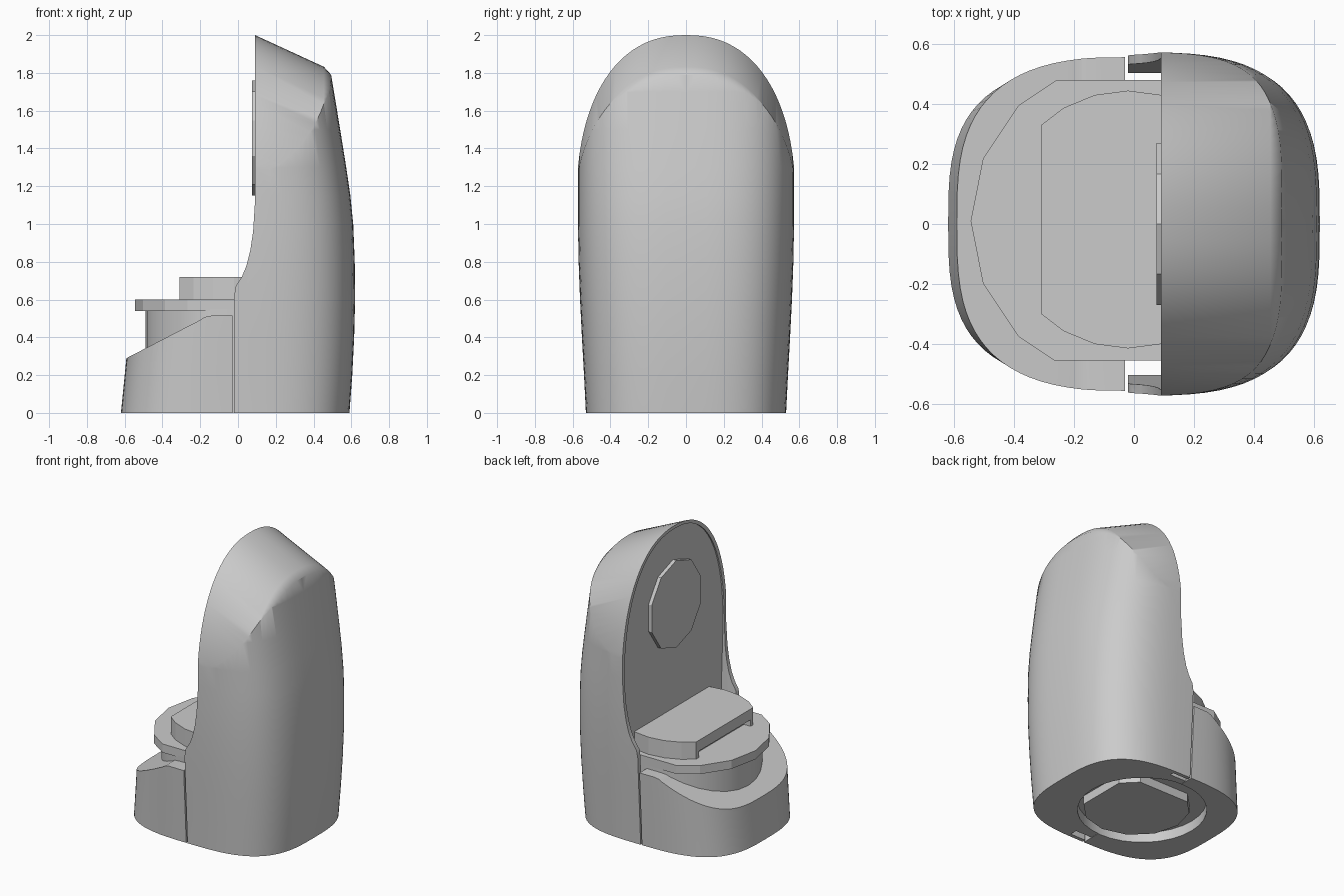
import bpy, bmesh, math
from mathutils import Vector

cube = bpy.data.objects.get("Cube")
if cube:
    bpy.data.objects.remove(cube, do_unlink=True)

GREY = (0.6, 0.6, 0.6, 1)
grey = bpy.data.materials.new("light grey")
grey.use_nodes = True
grey.diffuse_color = GREY
grey.node_tree.nodes["Principled BSDF"].inputs["Base Color"].default_value = GREY


def finish(name, bm):
    bmesh.ops.recalc_face_normals(bm, faces=bm.faces)
    mesh = bpy.data.meshes.new(name)
    bm.to_mesh(mesh)
    bm.free()
    mesh.materials.append(grey)
    obj = bpy.data.objects.new(name, mesh)
    bpy.context.collection.objects.link(obj)
    return obj


def prism(name, points, direction):
    """Extrude a flat outline along a direction."""
    bm = bmesh.new()
    face = bm.faces.new([bm.verts.new(p) for p in points])
    ext = bmesh.ops.extrude_face_region(bm, geom=[face], use_keep_orig=True)
    verts = [v for v in ext["geom"] if isinstance(v, bmesh.types.BMVert)]
    bmesh.ops.translate(bm, verts=verts, vec=Vector(direction))
    return finish(name, bm)


def box(name, lo, hi):
    pts = [(lo[0], lo[1]), (hi[0], lo[1]), (hi[0], hi[1]), (lo[0], hi[1])]
    return prism(name, [(x, y, lo[2]) for x, y in pts], (0, 0, hi[2] - lo[2]))


def drum(name, cx, cy, r, z0, z1, sides):
    angles = [2 * math.pi * i / sides for i in range(sides)]
    pts = [(cx + r * math.cos(a), cy + r * math.sin(a), z0) for a in angles]
    return prism(name, pts, (0, 0, z1 - z0))


def boolean(obj, cutter, operation, keep=False):
    mod = obj.modifiers.new("cut", "BOOLEAN")
    mod.operation, mod.object, mod.solver = operation, cutter, "EXACT"
    bpy.context.view_layer.objects.active = obj
    bpy.ops.object.modifier_apply(modifier=mod.name)
    if not keep:
        bpy.data.objects.remove(cutter, do_unlink=True)


def smooth(obj, angle):
    bpy.ops.object.select_all(action="DESELECT")
    obj.select_set(True)
    bpy.context.view_layer.objects.active = obj
    bpy.ops.object.shade_smooth_by_angle(angle=math.radians(angle))


# Height, back depth and half width of the outer body
LEVELS = [(0, 0.59, 0.53), (0.2, 0.605, 0.54), (0.4, 0.615, 0.551), (0.6, 0.62, 0.561),
          (0.8, 0.618, 0.569), (1.0, 0.61, 0.573), (1.15, 0.595, 0.573), (1.3, 0.573, 0.573),
          (1.5, 0.541, 0.573), (1.7, 0.508, 0.573), (1.9, 0.475, 0.573), (2.1, 0.44, 0.573)]


def power(value, exponent):
    return math.copysign(abs(value) ** (2 / exponent), value)


def body(name, sides=80, squareness=3.1):
    bm = bmesh.new()
    rings = []
    for z, back, half in LEVELS:
        ring = []
        for i in range(sides):
            a = 2 * math.pi * i / sides
            c, s = power(math.cos(a), squareness), power(math.sin(a), squareness)
            depth = back if c > 0 else 0.62 - 0.1 * z
            ring.append(bm.verts.new((c * depth, s * half, z)))
        rings.append(ring)
    for low, high in zip(rings, rings[1:]):
        for i in range(sides):
            j = (i + 1) % sides
            bm.faces.new((low[i], low[j], high[j], high[i]))
    bm.faces.new(rings[0])
    bm.faces.new(rings[-1])
    return finish(name, bm)


def arch(half, foot, rise, spring=1.1, steps=48, squareness=2.3):
    """Outline of a round-topped doorway as (y, z) pairs."""
    pts = [(-foot, 0)]
    for i in range(steps + 1):
        a = math.pi * (1 - i / steps)
        pts.append((half * power(math.cos(a), squareness),
                    spring + rise * power(abs(math.sin(a)), squareness)))
    return pts + [(foot, 0)]


# Tall back shell: domed, sloped top with a softened crest, swept front edge, hollow front
shell = body("back_shell")
start, length = -0.3, 1.2
for slope, anchor, drop in ((0.46, 0.09, 0), (1.1, 0.455, 0.168)):
    lift = slope * (anchor - start) - drop
    outline = [(start, y, z + lift if z else -1) for y, z in arch(0.58, 0.58, 0.9)]
    cutter = prism("dome_cutter", outline, (length, 0, -slope * length))
    boolean(shell, cutter, "INTERSECT")
edge = [(-0.02, -0.1), (-0.02, 0.62), (-0.012, 0.67), (0.02, 0.72), (0.045, 0.78),
        (0.065, 0.86), (0.08, 0.96), (0.09, 1.12), (0.09, 2.2), (0.8, 2.2), (0.8, -0.1)]
boolean(shell, prism("edge_cutter", [(x, -1, z) for x, z in edge], (0, 2, 0)), "INTERSECT")
hollow = [(-0.5, y, z if z else -0.1) for y, z in arch(0.552, 0.5, 0.878)]
boolean(shell, prism("hollow_cutter", hollow, (0.6, 0, 0)), "DIFFERENCE")

# Low front base with a sloping rim
base = body("front_base")
rim = [(-0.8, 0.18), (-0.59, 0.29), (-0.2, 0.492), (-0.175, 0.508), (-0.14, 0.515),
       (-0.03, 0.515), (-0.03, -0.1), (-0.8, -0.1)]
boolean(base, prism("rim_cutter", [(x, -1, z) for x, z in rim], (0, 2, 0)), "INTERSECT")

# Core column, clipped flat on both sides
core = drum("core_column", 0, 0.01, 0.49, 0.002, 0.55, 32)
boolean(core, box("core_clip", (-1, -0.455, -1), (0.3, 0.475, 1)), "INTERSECT")

# Round recess in the underside, with a clipped foot inside it
recess = drum("recess_cutter", -0.05, 0.02, 0.41, -0.1, 0.07, 32)
for part in (shell, base, core):
    boolean(part, recess, "DIFFERENCE", keep=True)
bpy.data.objects.remove(recess, do_unlink=True)
foot = drum("underside_foot", -0.02, 0, 0.34, 0.01, 0.08, 12)
boolean(foot, box("foot_clip", (-1, -1, -1), (0.27, 0.27, 1)), "INTERSECT")

# Round tray on the column
tray = drum("tray", 0, 0.01, 0.545, 0.54, 0.6, 16)
boolean(tray, box("tray_clip", (-1, -0.455, 0), (0.3, 0.48, 1)), "INTERSECT")

# Upper platform with a flat front and an undercut lip
platform = drum("platform", -0.02, 0.015, 0.43, 0.598, 0.72, 24)
boolean(platform, box("platform_clip", (-0.31, -1, 0), (0.3, 1, 1)), "INTERSECT")
boolean(platform, box("lip_cutter", (-0.4, -0.27, 0.5), (-0.26, 0.3, 0.645)), "DIFFERENCE")

# Ten-sided medallion on the upright panel
spokes = [math.pi * (i + 0.5) / 5 for i in range(10)]
medallion = prism("medallion", [(0.075, 0.285 * math.cos(a), 1.455 + 0.305 * math.sin(a))
                                for a in spokes], (0.04, 0, 0))

for part in (shell, base, core):
    smooth(part, 36)
for part in (foot, tray, platform, medallion):
    smooth(part, 10)
